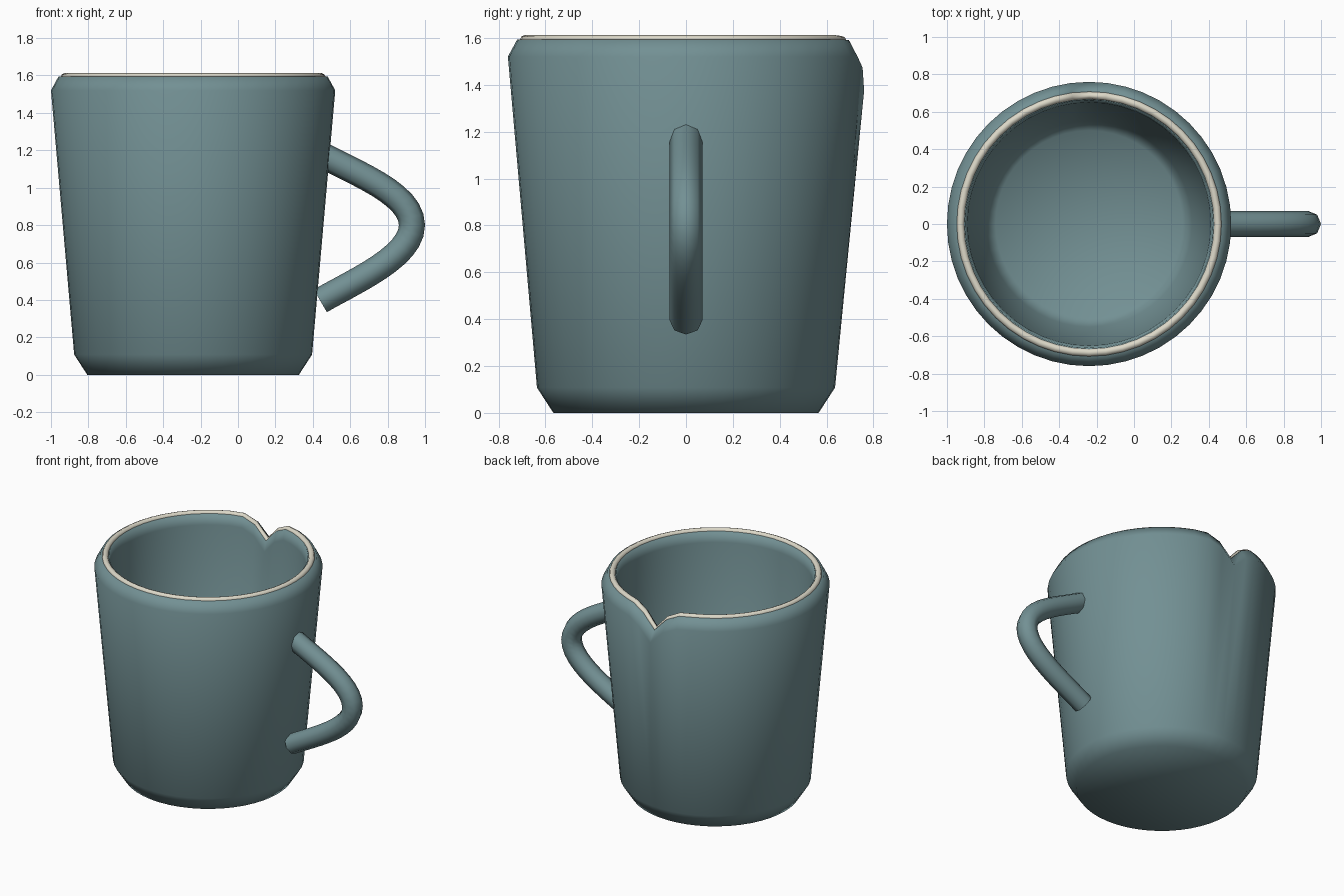
import bpy, bmesh, math

if "Cube" in bpy.data.objects:
    bpy.data.objects.remove(bpy.data.objects["Cube"])

CX = -0.24      # mug axis
SEG = 48
NOTCH = {0: 0.145, 1: 0.047, 2: 0.004}   # rim drop by step away from the back


def material(name, col):
    m = bpy.data.materials.new(name)
    m.diffuse_color = (*col, 1)
    m.use_nodes = True
    m.node_tree.nodes["Principled BSDF"].inputs["Base Color"].default_value = m.diffuse_color
    return m


glaze = material("teal_glaze", (0.17, 0.28, 0.295))
cream = material("cream_rim", (0.72, 0.69, 0.58))


def lathe(name, profile, mat, closed=False):
    """Revolve (radius, z) points; upper rings dip into the pouring notch at +y."""
    bm = bmesh.new()
    rings = []
    for r, z in profile:
        if r == 0:
            rings.append([bm.verts.new((CX, 0, z))] * SEG)
            continue
        ring = []
        for i in range(SEG):
            a = 2 * math.pi * i / SEG
            drop = NOTCH.get(abs(i - SEG // 4), 0) if z > 1.3 else 0
            ring.append(bm.verts.new((CX + r * math.cos(a), r * math.sin(a), z - drop)))
        rings.append(ring)
    pairs = list(zip(rings, rings[1:])) + ([(rings[-1], rings[0])] if closed else [])
    for lo, hi in pairs:
        for i in range(SEG):
            j = (i + 1) % SEG
            quad = [lo[i], lo[j], hi[j], hi[i]]
            bm.faces.new(list(dict.fromkeys(quad)))
    bmesh.ops.recalc_face_normals(bm, faces=bm.faces)
    for f in bm.faces:
        f.smooth = True
    me = bpy.data.meshes.new(name)
    bm.to_mesh(me)
    bm.free()
    me.materials.append(mat)
    ob = bpy.data.objects.new(name, me)
    bpy.context.collection.objects.link(ob)
    return ob


# Hollow cup: outer wall, lip, inner wall, inner floor
lathe("cup_body", [(0, 0), (0.566, 0), (0.636, 0.108), (0.76, 1.52), (0.72, 1.594),
                   (0.662, 1.594), (0.65, 1.52), (0.55, 0.16), (0.5, 0.1), (0, 0.1)], glaze)

# Cream bead that follows the lip and its notch
bead = [(0.688 + 0.021 * math.cos(k * math.pi / 4),
         1.591 + 0.021 * math.sin(k * math.pi / 4)) for k in range(8)]
lathe("rim_bead", bead, cream, closed=True)

# Handle: round tube along a bezier loop
cu = bpy.data.curves.new("handle", 'CURVE')
cu.dimensions = '3D'
cu.bevel_depth = 0.07
cu.bevel_resolution = 2
cu.use_fill_caps = True
sp = cu.splines.new('BEZIER')
sp.resolution_u = 12
sp.bezier_points.add(2)
path = [((0.26, 1.275), (0.44, 1.18), (0.62, 1.08)),
        ((0.93, 0.97), (0.93, 0.80), (0.93, 0.63)),
        ((0.62, 0.50), (0.44, 0.395), (0.26, 0.29))]
for bp, (l, c, r) in zip(sp.bezier_points, path):
    bp.handle_left_type = bp.handle_right_type = 'FREE'
    bp.handle_left, bp.co, bp.handle_right = [(x, 0, z) for x, z in (l, c, r)]
cu.materials.append(glaze)
bpy.context.collection.objects.link(bpy.data.objects.new("handle", cu))
